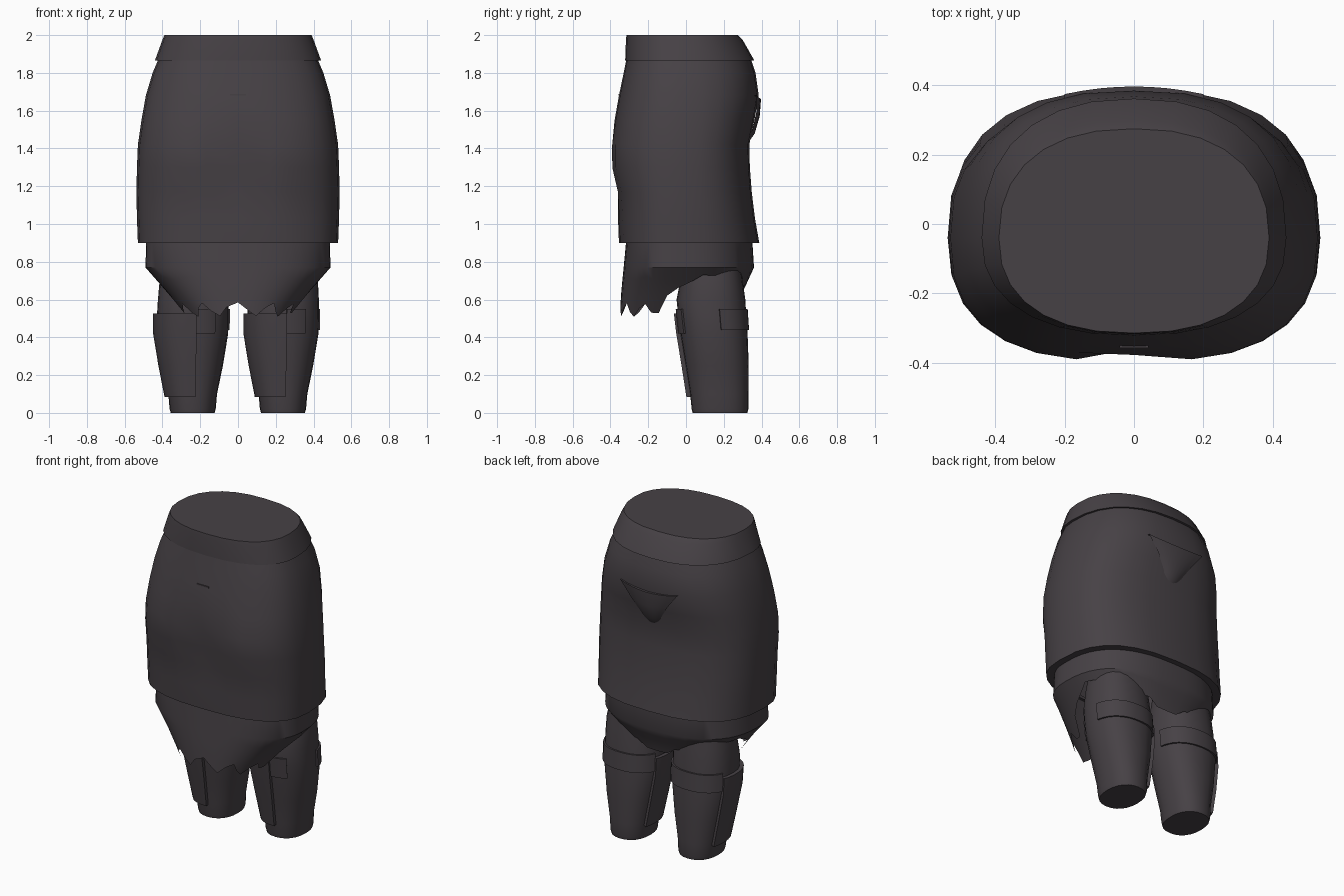
import bpy, bmesh, math

if "Cube" in bpy.data.objects:
    bpy.data.objects.remove(bpy.data.objects["Cube"])

cloth = bpy.data.materials.new("dark charcoal cloth")
cloth.diffuse_color = (0.062, 0.053, 0.060, 1)
cloth.use_nodes = True
cloth.node_tree.nodes["Principled BSDF"].inputs["Base Color"].default_value = cloth.diffuse_color
N = 28


def finish(name, bm, angle=35):
    bmesh.ops.recalc_face_normals(bm, faces=bm.faces)
    me = bpy.data.meshes.new(name)
    bm.to_mesh(me)
    bm.free()
    me.materials.append(cloth)
    ob = bpy.data.objects.new(name, me)
    bpy.context.collection.objects.link(ob)
    bpy.ops.object.select_all(action='DESELECT')
    ob.select_set(True)
    bpy.context.view_layer.objects.active = ob
    bpy.ops.object.shade_smooth_by_angle(angle=math.radians(angle))
    return ob


def loft(name, rings, cap_first=False, cap_last=False, closed=True, angle=35):
    """Skin a list of point rings."""
    bm = bmesh.new()
    vs = [[bm.verts.new(p) for p in r] for r in rings]
    n = len(rings[0])
    for a, b in zip(vs, vs[1:]):
        for i in range(n if closed else n - 1):
            j = (i + 1) % n
            bm.faces.new((a[i], a[j], b[j], b[i]))
    if cap_first:
        bm.faces.new(vs[0])
    if cap_last:
        bm.faces.new(vs[-1])
    return finish(name, bm, angle)


def outline(a, hw, yf, yb, n=2.5, yc=-0.04):
    """Rounded waist outline; angle 0 is the front."""
    s, c = math.sin(a), math.cos(a)
    x = hw * math.copysign(abs(s) ** (2 / n), s)
    d = abs(c) ** (2 / n)
    return x, yc + ((yf - yc) if c > 0 else (yb - yc)) * d


def ring(z, hw, yf, yb, n=2.5, dent=0.0):
    pts = []
    for i in range(N):
        a = 2 * math.pi * i / N
        x, y = outline(a, hw, yf, yb, n)
        if math.cos(a) > 0:
            y += dent * math.exp(-(x / 0.1) ** 2)
        pts.append((x, y, z))
    return pts


def lerp_table(t, z):
    """Interpolate rows (z, values...) ordered from high z to low z."""
    for p, q in zip(t, t[1:]):
        if z >= q[0]:
            f = min(1, (p[0] - z) / (p[0] - q[0]))
            return [u + (v - u) * f for u, v in zip(p[1:], q[1:])]
    return t[-1][1:]


# Waistband: flat top and a flared band
loft("waistband", [ring(2.0, .39, -.315, .275, 2.35), ring(1.975, .40, -.318, .30, 2.35),
                   ring(1.865, .44, -.322, .362, 2.35), ring(1.865, .40, -.29, .32, 2.35)],
     cap_first=True)

# Overskirt: bulging body with a soft centre dent in front
loft("overskirt", [ring(1.90, .41, -.31, .335, 2.4), ring(1.80, .452, -.33, .368),
                   ring(1.68, .488, -.355, .385), ring(1.55, .511, -.378, .362, 2.6),
                   ring(1.42, .53, -.40, .335, 2.6, .04), ring(1.30, .535, -.40, .338, 2.6, .045),
                   ring(1.17, .538, -.368, .348, 2.6, .02), ring(1.03, .535, -.36, .365, 2.6),
                   ring(.90, .53, -.355, .388, 2.6), ring(.90, .47, -.30, .33, 2.6)])

# Underskirt: tapers to a ragged hem, low in front and raised over the legs
taper = [(.93, .485, -.315, .35), (.77, .49, -.33, .36), (.65, .385, -.342, .305),
         (.50, .27, -.352, .26)]
hem = [(180, .60), (160, .66), (135, .72), (105, .73), (85, .64), (72, .54), (0, .55)]
M = 48
rows = [[] for _ in range(6)]
for i in range(M):
    a = 2 * math.pi * i / M
    deg = min(math.degrees(a), 360 - math.degrees(a))
    low = lerp_table(hem, deg)[0]
    if deg < 80:
        low += (.035, -.01, -.035, .01)[i % 4]
    elif deg > 140:
        low += (.01, -.01)[i % 2]
    for k, row in enumerate(rows):
        z = .93 if k == 0 else .77 + (low - .77) * (k - 1) / 4
        x, y = outline(a, *lerp_table(taper, z), n=2.5)
        row.append((x, y, z))
loft("ragged_underskirt", rows)

# Legs with shin plates and knee straps; (z, x centre, x radius, y centre, y radius)
leg_shape = [(.86, .005, .15, .13, .15), (.70, .005, .18, .135, .165),
             (.60, .003, .187, .132, .182), (.50, .0, .19, .14, .18),
             (.42, .0, .188, .148, .178), (.25, .0, .160, .165, .167),
             (.10, .0, .129, .176, .154), (.02, .0, .122, .18, .15), (.0, .0, .116, .18, .145)]


def leg_point(cx, z, a, grow=0.0):
    ox, rx, oy, ry = lerp_table(leg_shape, z)
    x, y = outline(a, rx + grow, -ry - grow, ry + grow, 2.3, 0)
    return cx + ox + x, oy + y, z


def wrap(name, cx, heights, a0, a1, grow):
    """Raised plate around part of a leg, with turned-in edges."""
    angs = [math.radians(a0 + (a1 - a0) * i / 12) for i in range(13)]
    angs = [angs[0]] + angs + [angs[-1]]
    zs = [(heights[0], -.01)] + [(z, grow) for z in heights] + [(heights[-1], -.01)]
    loft(name, [[leg_point(cx, z, a, -.01 if i in (0, 14) else g)
                 for i, a in enumerate(angs)] for z, g in zs], closed=False)


for side, cx in (("left", -.24), ("right", .238)):
    loft(side + "_leg", [[leg_point(cx, r[0], 2 * math.pi * i / 24) for i in range(24)]
                         for r in leg_shape], cap_first=True, cap_last=True)
    # Shin plate covers the front and one flank
    loft_heights = (.525, .42, .25, .085)
    wrap(side + "_shin_plate", cx, loft_heights, -115, 4, .022)
    wrap(side + "_knee_patch", cx, (.55, .42), 4, 34, .010)
    wrap(side + "_knee_strap", cx, (.55, .44), 100, 245, .010)

# Rear pouch: tapered flap hanging over the back
flap = []
for z, hw, y, bow in ((1.655, .20, .30, 0), (1.66, .20, .375, .022), (1.57, .13, .372, .018),
                      (1.48, .07, .352, .012), (1.445, .055, .335, .005), (1.445, .05, .29, 0)):
    flap.append([(hw * t / 4, y + bow * (1 - (t / 4) ** 2), z + .02 * (t / 4) ** 2)
                 for t in range(-4, 5)])
loft("rear_pouch", flap, closed=False)

# Front slit: a thin raised seam
bm = bmesh.new()
bmesh.ops.create_cube(bm, size=1)
for v in bm.verts:
    v.co = (v.co.x * .085, -.353 + v.co.y * .009, 1.685 + v.co.z * .009)
finish("front_seam", bm)
